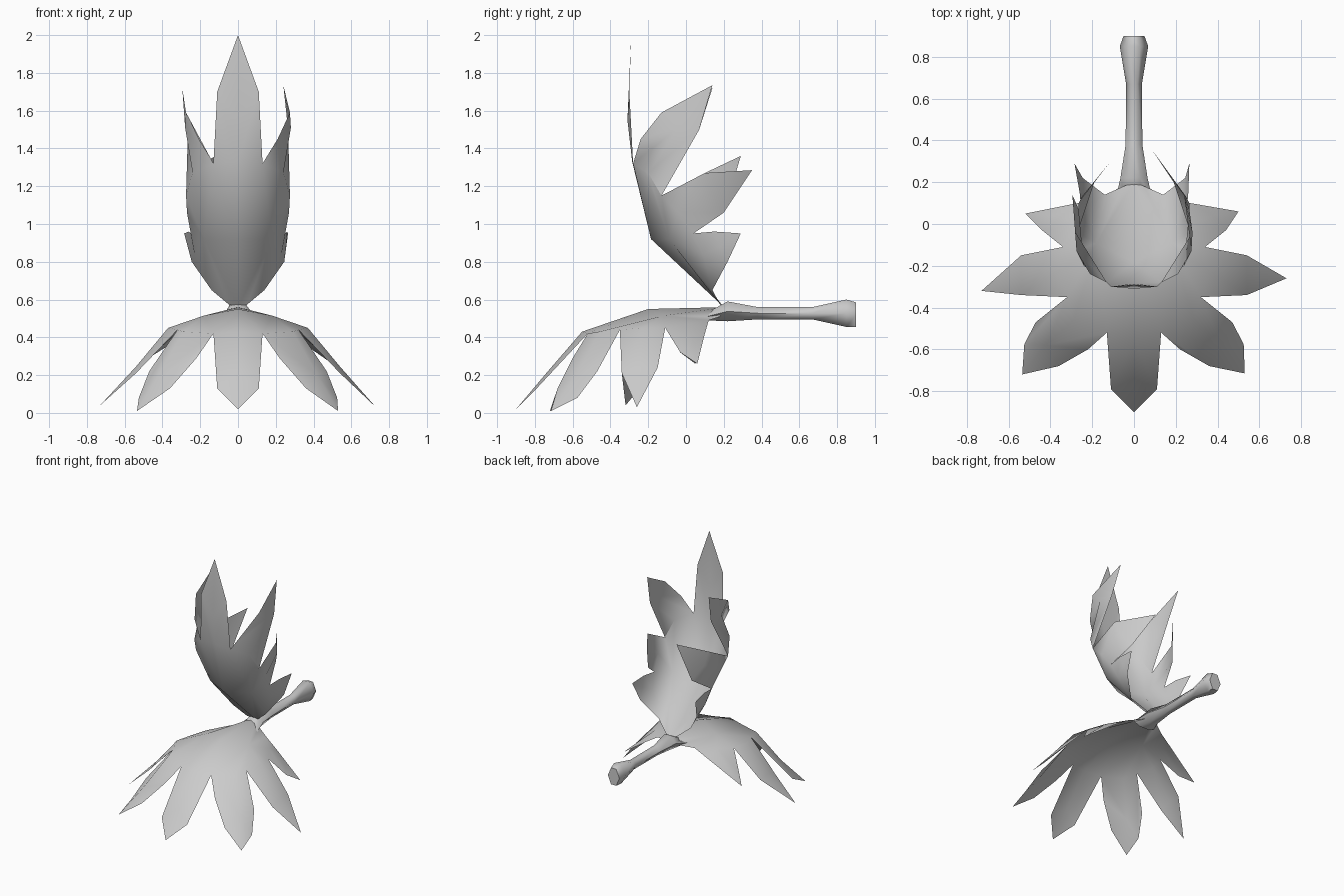
import bpy, bmesh, math
from mathutils import Vector

if "Cube" in bpy.data.objects:
    bpy.data.objects.remove(bpy.data.objects["Cube"])

mat = bpy.data.materials.new("plain grey")
mat.diffuse_color = (0.6, 0.6, 0.6, 1)
mat.use_nodes = True
mat.node_tree.nodes["Principled BSDF"].inputs["Base Color"].default_value = mat.diffuse_color


def finish(name, bm, angle):
    me = bpy.data.meshes.new(name)
    bm.to_mesh(me)
    bm.free()
    ob = bpy.data.objects.new(name, me)
    bpy.context.collection.objects.link(ob)
    me.materials.append(mat)
    bpy.ops.object.select_all(action='DESELECT')
    ob.select_set(True)
    bpy.context.view_layer.objects.active = ob
    bpy.ops.object.shade_smooth_by_angle(angle=math.radians(angle))
    return ob


def leaf(name, centre, shoulder, front, lobes, back, left_tips, facing):
    """Lobed sheet: a middle lobe plus three side lobes, mirrored in x."""
    bm = bmesh.new()
    for s in (1, -1):
        def face(*pts):
            f = bm.faces.new([bm.verts.new((p[0] * s, p[1], p[2])) for p in pts])
            if s < 0:
                f.normal_flip()
        # half of the middle lobe
        base, rib, tip, edge, valley = front
        face(base, rib, edge, valley)
        face(rib, tip, edge)
        face(centre, base, valley)
        face(centre, valley, shoulder)
        # side lobes, each folded along its midrib
        for i, (side_a, tip, side_b, end, base, rib) in enumerate(lobes):
            if s < 0:
                tip = left_tips[i]
            face(shoulder, valley, base)
            face(shoulder, base, end)
            face(base, valley, *side_a, rib)
            face(rib, side_a[-1], tip)
            face(rib, tip, side_b[0])
            face(base, rib, *side_b, end)
            valley = end
        # narrow part at the stalk
        corner, root = back
        face(shoulder, valley, corner)
        face(shoulder, corner, root)
        face(centre, shoulder, root)
    bmesh.ops.remove_doubles(bm, verts=bm.verts, dist=0.002)
    bmesh.ops.recalc_face_normals(bm, faces=bm.faces)
    total = sum((f.normal * f.calc_area() for f in bm.faces), Vector())
    if total.dot(Vector(facing)) < 0:
        bmesh.ops.reverse_faces(bm, faces=bm.faces)
    return finish(name, bm, 50)


# lower leaf, drooping forward; side lobes: edge, tip, edge, valley, base, rib
# (left tips are given before mirroring)
leaf("lower_leaf", (0, -.2, .55), (.18, -.12, .515),
     [(0, -.55, .43), (0, -.74, .21), (0, -.90, .02), (.11, -.79, .13), (.13, -.52, .42)],
     [([(.22, -.60, .29), (.36, -.68, .13)], (.53, -.715, .01),
       [(.525, -.575, .08), (.47, -.47, .22)], (.32, -.35, .44),
       (.29, -.46, .43), (.42, -.58, .20)),
      ([(.54, -.34, .21)], (.73, -.26, .03), [(.54, -.15, .24)],
       (.34, -.11, .45), (.37, -.23, .45), (.54, -.25, .245)),
      ([(.44, -.03, .32)], (.50, .06, .26), [(.27, .10, .42)],
       (.16, .12, .49), (.27, .0, .47), (.38, .04, .37))],
     [(.06, .18, .51), (0, .22, .56)],
     [(.535, -.72, .01), (.73, -.32, .04), (.52, .05, .26)], (0, 0, 1))

# upper leaf, a standing cupped hood
leaf("upper_leaf", (0, -.185, .92), (.18, -.09, .92),
     [(0, -.285, 1.33), (0, -.31, 1.55), (0, -.29, 2.0), (.11, -.30, 1.70), (.13, -.28, 1.32)],
     [([(.21, -.24, 1.45), (.275, -.13, 1.59)], (.24, .14, 1.735), [(.265, .07, 1.5)],
       (.275, -.13, 1.15), (.24, -.20, 1.27), (.28, -.04, 1.51)),
      ([(.265, .10, 1.27)], (.09, .35, 1.285), [(.19, .20, 1.06)],
       (.25, .04, .95), (.27, -.04, 1.06), (.25, .13, 1.17)),
      ([(.26, .15, .96)], (.265, .29, .95), [(.245, .22, .80)],
       (.14, .14, .65), (.23, .09, .84), (.255, .18, .88))],
     [(.05, .18, .575), (0, .2, .56)],
     [(.295, .14, 1.72), (.12, .29, 1.36), (.285, .29, .95)], (0, -1, -.3))

# stalk: six-sided rings of (y, half width, bottom, top)
rings = [(.11, .09, .49, .53), (.22, .065, .485, .59), (.38, .04, .495, .56),
         (.67, .038, .495, .56), (.85, .068, .455, .60), (.90, .05, .455, .585)]
bm = bmesh.new()
loops = []
for y, w, lo, hi in rings:
    mid, h = (lo + hi) / 2, (hi - lo) / 2
    loops.append([bm.verts.new((w * x, y, mid + h * z)) for x, z in
                  ((1, 0), (.45, 1), (-.45, 1), (-1, 0), (-.45, -1), (.45, -1))])
for a, b in zip(loops, loops[1:]):
    for i in range(6):
        bm.faces.new((a[i], a[(i + 1) % 6], b[(i + 1) % 6], b[i]))
bm.faces.new(loops[0])
bm.faces.new(loops[-1])
bmesh.ops.recalc_face_normals(bm, faces=bm.faces)
finish("stalk", bm, 62)
